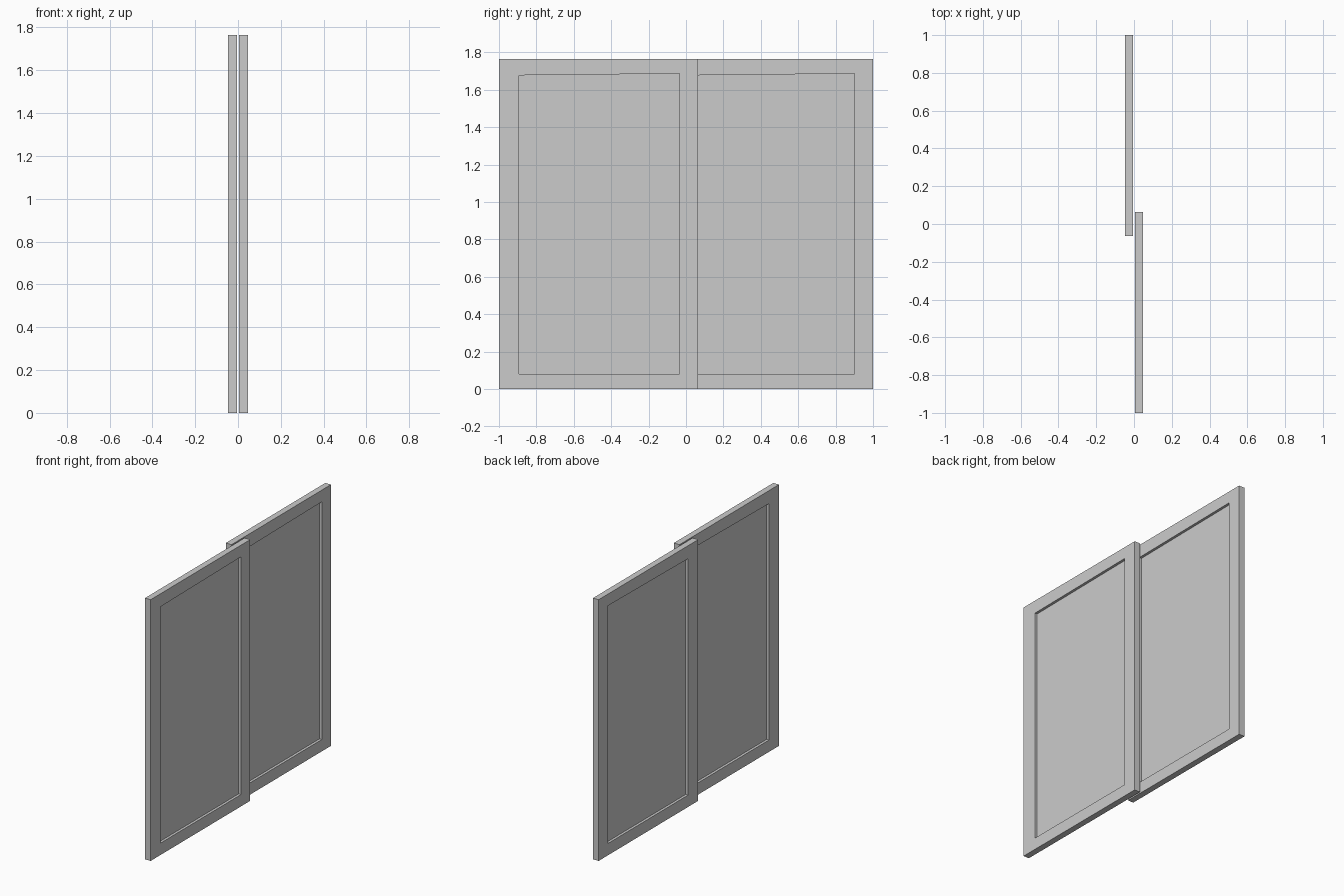
import bpy, bmesh

if "Cube" in bpy.data.objects:
    bpy.data.objects.remove(bpy.data.objects["Cube"])

H = 1.765           # panel height
W = 1.063           # panel width
T = 0.042           # frame thickness
PANE = 0.007        # pane thickness

OUTER = [(0, 0), (W, 0), (W, H), (0, H)]
# the opening's top edge rises very slightly to one side
INNER = [(0.108, 0.08), (0.965, 0.08), (0.965, 1.686), (0.108, 1.677)]


def make_object(name, bm):
    bmesh.ops.recalc_face_normals(bm, faces=bm.faces)
    mesh = bpy.data.meshes.new(name)
    bm.to_mesh(mesh)
    bm.free()
    obj = bpy.data.objects.new(name, mesh)
    bpy.context.collection.objects.link(obj)
    return obj


def frame(name, x, y):
    """Rectangular frame with a four-sided opening."""
    bm = bmesh.new()
    loops = [[bm.verts.new((x + dx, y + py, pz)) for py, pz in pts]
             for pts, dx in ((OUTER, -T / 2), (OUTER, T / 2),
                             (INNER, T / 2), (INNER, -T / 2))]
    for k in range(4):
        a, b = loops[k], loops[(k + 1) % 4]
        for i in range(4):
            j = (i + 1) % 4
            bm.faces.new((a[i], a[j], b[j], b[i]))
    return make_object(name, bm)


def pane(name, x, y):
    """Thin sheet filling the opening, recessed on both sides."""
    bm = bmesh.new()
    face = bm.faces.new([bm.verts.new((x - PANE / 2, y + py, pz))
                         for py, pz in INNER])
    ext = bmesh.ops.extrude_face_region(bm, geom=[face], use_keep_orig=True)
    verts = [v for v in ext["geom"] if isinstance(v, bmesh.types.BMVert)]
    bmesh.ops.translate(bm, verts=verts, vec=(PANE, 0, 0))
    return make_object(name, bm)


# two overlapping sliding panels on parallel tracks
for label, x, y in (("near", 0.026, -1.0), ("far", -0.026, 1.0 - W)):
    frame(label + "_door_frame", x, y)
    pane(label + "_door_pane", x, y)
